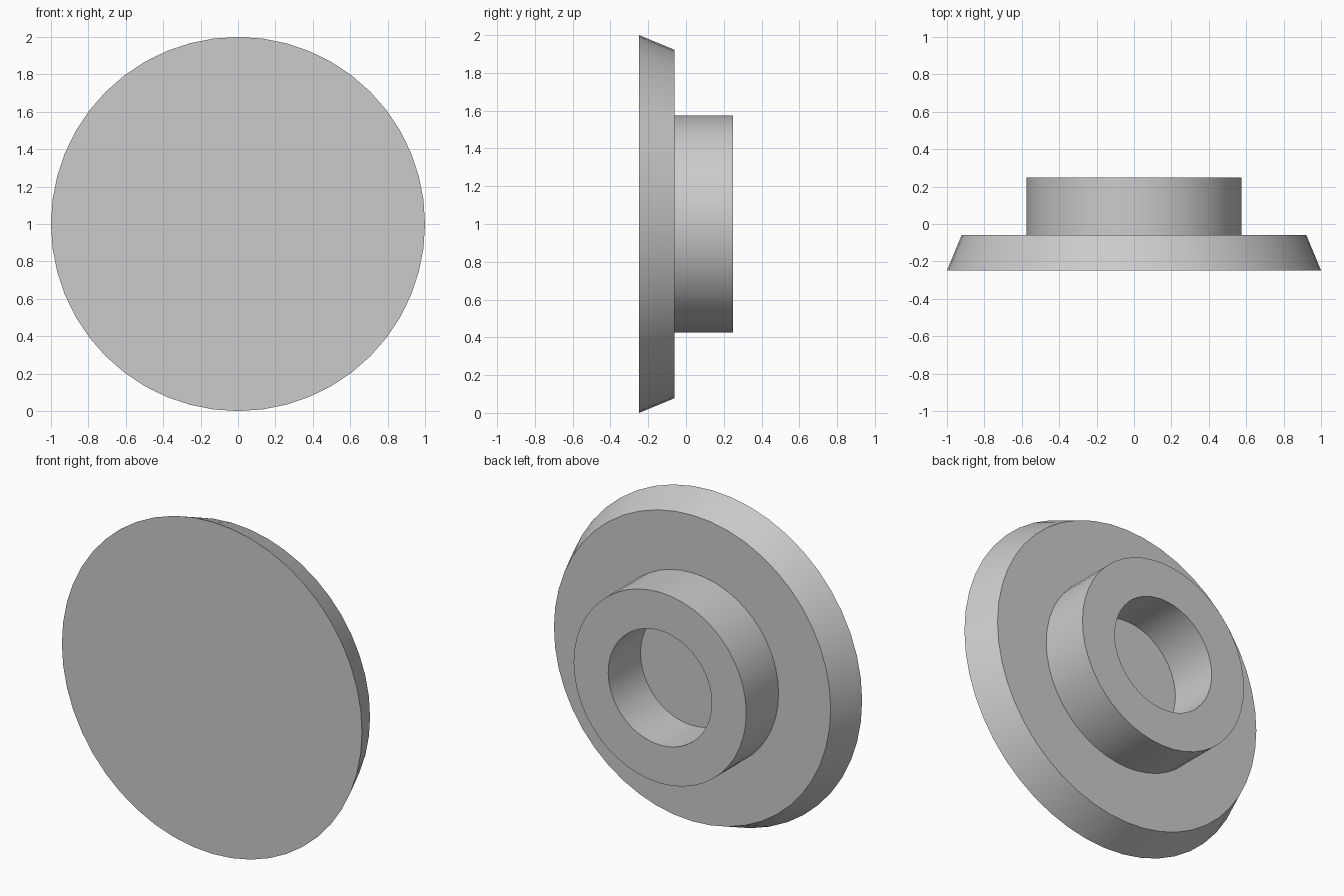
import bpy
import bmesh
import math
from mathutils import Matrix, Vector

cube = bpy.data.objects.get("Cube")
if cube:
    bpy.data.objects.remove(cube, do_unlink=True)

SEGMENTS = 48

grey = bpy.data.materials.new("plain grey")
grey.use_nodes = True
colour = (0.6, 0.6, 0.6, 1)
grey.diffuse_color = colour
grey.node_tree.nodes["Principled BSDF"].inputs["Base Color"].default_value = colour


def lathe(name, profile):
    """Spin (radius, y) points around the y axis through z = 1."""
    bm = bmesh.new()
    verts = [bm.verts.new((0, y, r)) for r, y in profile]
    edges = [bm.edges.new(pair) for pair in zip(verts, verts[1:])]
    bmesh.ops.spin(bm, geom=verts + edges, cent=(0, 0, 0), axis=(0, 1, 0),
                   angle=math.tau, steps=SEGMENTS, use_duplicate=False)
    bmesh.ops.remove_doubles(bm, verts=bm.verts, dist=0.0005)
    bmesh.ops.translate(bm, verts=bm.verts, vec=(0, 0, 1))
    bmesh.ops.recalc_face_normals(bm, faces=bm.faces)
    mesh = bpy.data.meshes.new(name)
    bm.to_mesh(mesh)
    bm.free()
    mesh.materials.append(grey)
    obj = bpy.data.objects.new(name, mesh)
    bpy.context.collection.objects.link(obj)
    bpy.ops.object.select_all(action="DESELECT")
    obj.select_set(True)
    bpy.context.view_layer.objects.active = obj
    # The rim and walls are smooth, the flat faces stay crisp
    bpy.ops.object.shade_smooth_by_angle(angle=math.radians(30))
    return obj


# Bevelled disc with a raised collar and a blind socket in its back
lathe("knob_with_socket", [
    (0, -0.248), (1, -0.248),            # front face
    (0.922, -0.06),                      # tapered rim
    (0.575, -0.06), (0.575, 0.248),      # back face and collar wall
    (0.345, 0.248), (0.345, -0.06),      # collar end and socket wall
    (0, -0.06),                          # socket floor
])
